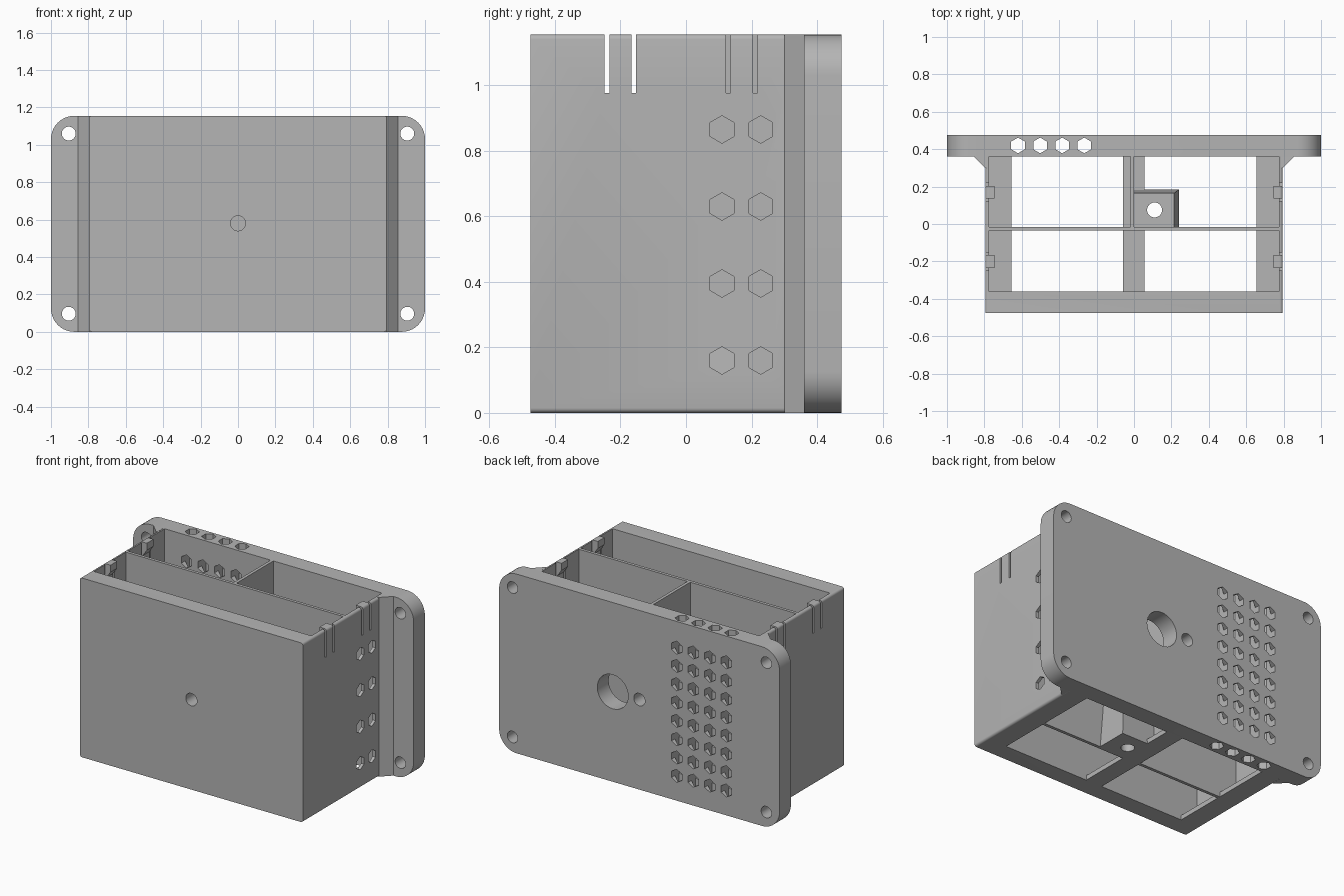
import bpy, bmesh, math

if "Cube" in bpy.data.objects:
    bpy.data.objects.remove(bpy.data.objects["Cube"])

H = 1.155
MID = 0.58
FLOOR = 0.03

grey = bpy.data.materials.new("plain grey")
grey.use_nodes = True
colour = (0.46, 0.46, 0.46, 1)
grey.diffuse_color = colour
grey.node_tree.nodes["Principled BSDF"].inputs["Base Color"].default_value = colour


def ring(u, v, r, n=32):
    """Regular polygon with a point upwards."""
    return [(u + r * math.sin(2 * math.pi * i / n), v + r * math.cos(2 * math.pi * i / n))
            for i in range(n)]


def hexagon(u, v):
    return ring(u, v, 0.042, 6)


def rect(u0, u1, v0, v1):
    return [(u0, v0), (u1, v0), (u1, v1), (u0, v1)]


def round_rect(u0, u1, v0, v1, r, steps):
    pts = []
    corners = [(u1 - r, v1 - r), (u0 + r, v1 - r), (u0 + r, v0 + r), (u1 - r, v0 + r)]
    for k, (cu, cv) in enumerate(corners):
        for i in range(steps + 1):
            a = math.pi / 2 * (k + i / steps)
            pts.append((cu + r * math.cos(a), cv + r * math.sin(a)))
    return pts


def build(name, prisms):
    """Object made of prisms: (outline, axis, start, end)."""
    bm = bmesh.new()
    place = {"x": lambda u, v, t: (t, u, v),
             "y": lambda u, v, t: (u, t, v),
             "z": lambda u, v, t: (u, v, t)}
    for pts, axis, a, b in prisms:
        lo = [bm.verts.new(place[axis](u, v, a)) for u, v in pts]
        hi = [bm.verts.new(place[axis](u, v, b)) for u, v in pts]
        bm.faces.new(lo)
        bm.faces.new(hi[::-1])
        for i in range(len(pts)):
            j = (i + 1) % len(pts)
            bm.faces.new((lo[i], hi[i], hi[j], lo[j]))
    bmesh.ops.recalc_face_normals(bm, faces=bm.faces)
    mesh = bpy.data.meshes.new(name)
    bm.to_mesh(mesh)
    bm.free()
    mesh.materials.append(grey)
    obj = bpy.data.objects.new(name, mesh)
    bpy.context.collection.objects.link(obj)
    return obj


def activate(obj):
    bpy.ops.object.select_all(action="DESELECT")
    obj.select_set(True)
    bpy.context.view_layer.objects.active = obj


def cut(obj, prisms):
    cutter = build("cutter", prisms)
    cutter.hide_render = True
    mod = obj.modifiers.new("cut", "BOOLEAN")
    mod.operation = "DIFFERENCE"
    mod.solver = "EXACT"
    mod.object = cutter
    activate(obj)
    bpy.ops.object.modifier_apply(modifier=mod.name)
    bpy.data.objects.remove(cutter)


def smooth(obj):
    activate(obj)
    bpy.ops.object.shade_smooth_by_angle(angle=math.radians(30))


# Back plate with screw holes, cable holes and ventilation grid
vent_x = [-0.62 + 0.118 * i for i in range(4)]
plate = build("back_plate", [(round_rect(-1, 1, 0, H, 0.125, 10), "y", 0.36, 0.475)])
holes = [(ring(x, z, 0.037), "y", 0.3, 0.6) for x in (-0.905, 0.905) for z in (0.097, 1.06)]
holes += [(ring(0, MID, 0.04), "y", 0.3, 0.6), (ring(0.19, MID, 0.11), "y", 0.3, 0.6)]
holes += [(hexagon(x, 0.16 + 0.118 * j), "y", 0.3, 0.6) for x in vent_x for j in range(8)]
cut(plate, holes)
cut(plate, [(hexagon(x, 0.42), "z", -0.1, 1.3) for x in vent_x])
smooth(plate)

# Box with three compartments
box = build("box_body", [(round_rect(-0.795, 0.795, 0, H, 0.015, 4), "y", -0.475, 0.36)])
cut(box, [(rect(-0.775, 0.775, -0.36, -0.035), "z", FLOOR, 1.3),
          (rect(-0.775, -0.02, -0.015, 0.4), "z", FLOOR, 1.3),
          (rect(0, 0.775, -0.015, 0.4), "z", FLOOR, 1.3)])

# Floor openings
cut(box, [(rect(x0, x1, y0, y1), "z", -0.1, 0.1)
          for x0, x1 in ((-0.655, -0.06), (0.055, 0.655))
          for y0, y1 in ((-0.36, -0.035), (-0.015, 0.4))])

# Front cable hole, side vents and the slots that free the clips
openings = [(ring(0, MID, 0.04), "y", -0.6, -0.2)]
openings += [(hexagon(y, 0.16 + 0.235 * i), "x", 0.7, 0.9)
             for y in (0.11, 0.228) for i in range(4)]
clip_y = (-0.2, 0.17)
for a, b in ((-0.9, -0.7), (0.7, 0.9)):
    for y in clip_y:
        for d in (-0.041, 0.041):
            openings.append((rect(y + d - 0.007, y + d + 0.007, 0.977, 1.3), "x", a, b))
cut(box, openings)
smooth(box)

# Mirrored parts: snap clips and sloped braces between box and plate
for side, s in (("left", 1), ("right", -1)):
    nub = [(s * x, z) for x, z in ((0.745, H), (0.745, 1.11), (0.78, 1.06), (0.78, H))]
    build(side + "_snap_clips", [(nub, "y", y - 0.034, y + 0.034) for y in clip_y])
    brace = [(s * x, y) for x, y in ((0.785, 0.30), (0.795, 0.30), (0.855, 0.36), (0.785, 0.36))]
    build(side + "_brace", [(brace, "z", 0, H)])

# Mounting block on the floor, with a bevelled top and a hole through it
block = build("mounting_block", [(rect(0, 0.24, -0.02, 0.185), "z", 0, 0.3)])
for v in block.data.vertices:
    if v.co.z > 0.2:
        v.co.x = min(v.co.x, 0.215)
        v.co.y = min(v.co.y, 0.165)
cut(block, [(ring(0.11, 0.075, 0.04), "z", -0.1, 0.5)])
cut(box, [(ring(0.11, 0.075, 0.04), "z", -0.1, 0.1)])
smooth(block)
